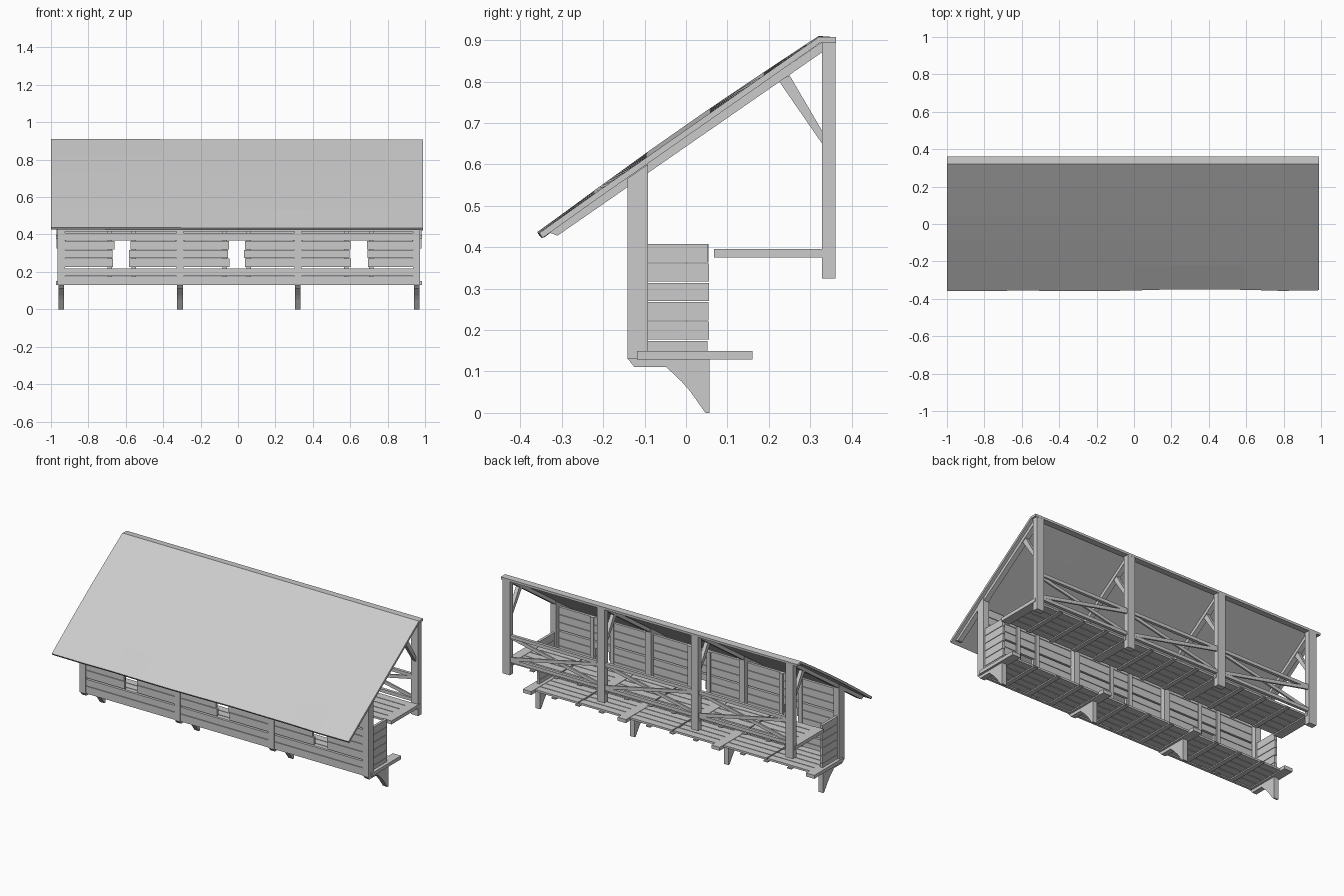
import bpy, bmesh, math, random
from mathutils import Vector, Matrix

if "Cube" in bpy.data.objects:
    bpy.data.objects.remove(bpy.data.objects["Cube"])

random.seed(4)
grey = bpy.data.materials.new("weathered_grey_wood")
grey.diffuse_color = (0.6, 0.6, 0.6, 1)
grey.use_nodes = True
grey.node_tree.nodes["Principled BSDF"].inputs["Base Color"].default_value = grey.diffuse_color
XS = (-0.945, -0.31, 0.32, 0.955)          # frame positions along the building
BAYS = list(zip(XS[:-1], XS[1:]))


def box(bm, x0, x1, y0, y1, z0, z1):
    m = Matrix.Translation(((x0 + x1) / 2, (y0 + y1) / 2, (z0 + z1) / 2))
    m = m @ Matrix.Diagonal((x1 - x0, y1 - y0, z1 - z0, 1))
    bmesh.ops.create_cube(bm, size=1, matrix=m)


def prism(bm, x, width, pts):
    """Extrude a (y, z) outline along x, centred on x."""
    f = bm.faces.new([bm.verts.new((x - width / 2, y, z)) for y, z in pts])
    r = bmesh.ops.extrude_face_region(bm, geom=[f])
    for v in r["geom"]:
        if isinstance(v, bmesh.types.BMVert):
            v.co.x += width


def bar(bm, a, b, w, h):
    """Straight bar in the x-z plane between two points."""
    a, b = Vector(a), Vector(b)
    d = b - a
    m = Matrix.Translation((a + b) / 2) @ Matrix.Rotation(-math.atan2(d.z, d.x), 4, 'Y')
    bmesh.ops.create_cube(bm, size=1, matrix=m @ Matrix.Diagonal((d.length, w, h, 1)))


def finish(name, bm):
    bmesh.ops.recalc_face_normals(bm, faces=bm.faces[:])
    me = bpy.data.meshes.new(name)
    bm.to_mesh(me)
    bm.free()
    me.materials.append(grey)
    ob = bpy.data.objects.new(name, me)
    bpy.context.collection.objects.link(ob)
    return ob


# Roof sheet: slightly uneven slope with a flat ridge cap at the back
bm = bmesh.new()
NX, NY = 10, 5
rows = []
for j in range(NY + 2):
    row = []
    for i in range(NX + 1):
        x = -1 + 1.99 * i / NX
        t = min(j / NY, 1)
        bulge = 0.009 * math.sin(math.pi * t) * (1 - i / NX)
        y = -0.357 + 0.677 * t
        z = 0.437 + 0.473 * t + bulge - 0.003 * i / NX
        if j == 0:
            y += random.uniform(-0.003, 0.008)
        if j > NY:
            y, z = 0.362, 0.907
        row.append(bm.verts.new((x, y, z)))
    rows.append(row)
for a, b in zip(rows, rows[1:]):
    for i in range(NX):
        bm.faces.new((a[i], a[i + 1], b[i + 1], b[i]))
bmesh.ops.recalc_face_normals(bm, faces=bm.faces[:])
bm.faces.ensure_lookup_table()
if bm.faces[0].normal.z < 0:
    bmesh.ops.reverse_faces(bm, faces=bm.faces[:])
me = bpy.data.meshes.new("roof")
bm.to_mesh(me)
bm.free()
me.materials.append(grey)
roof = bpy.data.objects.new("roof", me)
bpy.context.collection.objects.link(roof)
sol = roof.modifiers.new("thickness", 'SOLIDIFY')
sol.thickness, sol.offset = 0.014, -1

# Rafters and their diagonal struts
bm = bmesh.new()
for x in XS:
    prism(bm, x, 0.03, [(-0.335, 0.437), (-0.31, 0.428), (0.335, 0.875), (0.335, 0.9)])
finish("rafters", bm)
bm = bmesh.new()
for x in XS:
    prism(bm, x, 0.022, [(0.332, 0.645), (0.332, 0.675), (0.25, 0.815), (0.225, 0.80)])
finish("rafter_struts", bm)

# Back posts and front wall posts
bm = bmesh.new()
for x in XS:
    box(bm, x - 0.025, x + 0.025, 0.328, 0.361, 0.325, 0.9)
finish("back_posts", bm)
bm = bmesh.new()
for x in XS:
    prism(bm, x, 0.038, [(-0.141, 0.13), (-0.092, 0.13), (-0.092, 0.6), (-0.141, 0.566)])
finish("wall_posts", bm)

# Back railing: top rail, bottom rail and crossed bars in each bay
bm = bmesh.new()
for a, b in BAYS:
    for z in (0.555, 0.41):
        box(bm, a, b, 0.336, 0.354, z - 0.01, z + 0.01)
    bar(bm, (a, 0.339, 0.415), (b, 0.339, 0.55), 0.01, 0.02)
    bar(bm, (a, 0.35, 0.55), (b, 0.35, 0.415), 0.01, 0.02)
finish("back_railing", bm)

# Front wall planks, with a window opening in each bay
bm = bmesh.new()
WINDOWS = ((-0.665, -0.58), (-0.05, 0.035), (0.60, 0.69))
LEVELS = [0.13, 0.178, 0.226, 0.274, 0.321, 0.369, 0.417, 0.464, 0.511, 0.558]
for (a, b), (w0, w1) in zip(BAYS, WINDOWS):
    for k, (z0, z1) in enumerate(zip(LEVELS, LEVELS[1:])):
        top = z1 - (0.009 if k in (1, 5) else 0.003)
        if 2 <= k <= 4:
            box(bm, a, w0 + random.uniform(-0.006, 0.006), -0.136, -0.12, z0, top)
            box(bm, w1 + random.uniform(-0.006, 0.006), b, -0.136, -0.12, z0, top)
        else:
            box(bm, a, b, -0.136, -0.12, z0, top)
finish("front_wall_planks", bm)

# Battens beside each window on the inside of the wall
bm = bmesh.new()
for w0, w1 in WINDOWS:
    for x in (w0 - 0.022, w1 + 0.022):
        box(bm, x - 0.012, x + 0.012, -0.12, -0.112, 0.135, 0.555)
finish("wall_battens", bm)

# Short side walls of the lower walkway
bm = bmesh.new()
for x in (XS[0], XS[3]):
    for k in range(6):
        z = 0.13 + k * 0.0467
        box(bm, x - 0.008, x + 0.008, -0.1, 0.053 + random.uniform(-0.002, 0.003),
            z, z + 0.0437)
finish("side_wall_planks", bm)


def deck(name, y0, y1, tip, z0, z1, n):
    """Half-bay panels of long planks, tied by cross boards at the frames."""
    bm = bmesh.new()
    step = (y1 - y0) / n
    for a, b in BAYS:
        mid = (a + b) / 2
        for p, q in ((a, mid - 0.003), (mid + 0.003, b)):
            for k in range(n):
                y = y0 + k * step
                box(bm, p, q - random.uniform(0, 0.006), y, y + step - 0.004,
                    z0 + 0.007, z1 - 0.002)
        for x in (a + (b - a) * 0.25, mid, a + (b - a) * 0.75):
            box(bm, x - 0.014, x + 0.014, y0, y1 + 0.008, z0, z0 + 0.007)
    for x in XS:
        box(bm, x - 0.028, x + 0.028, y0, tip, z0, z1)
    finish(name, bm)


deck("lower_deck", -0.118, 0.125, 0.16, 0.129, 0.15, 5)
deck("upper_deck", 0.068, 0.335, 0.346, 0.375, 0.396, 5)

# Curved brackets under the lower walkway
bm = bmesh.new()
for x in XS:
    prism(bm, x, 0.03, [(-0.14, 0.13), (-0.125, 0.111), (-0.048, 0.111), (-0.01, 0.075),
                        (0.01, 0.052), (0.047, 0.0), (0.057, 0.0), (0.057, 0.132)])
finish("support_brackets", bm)
